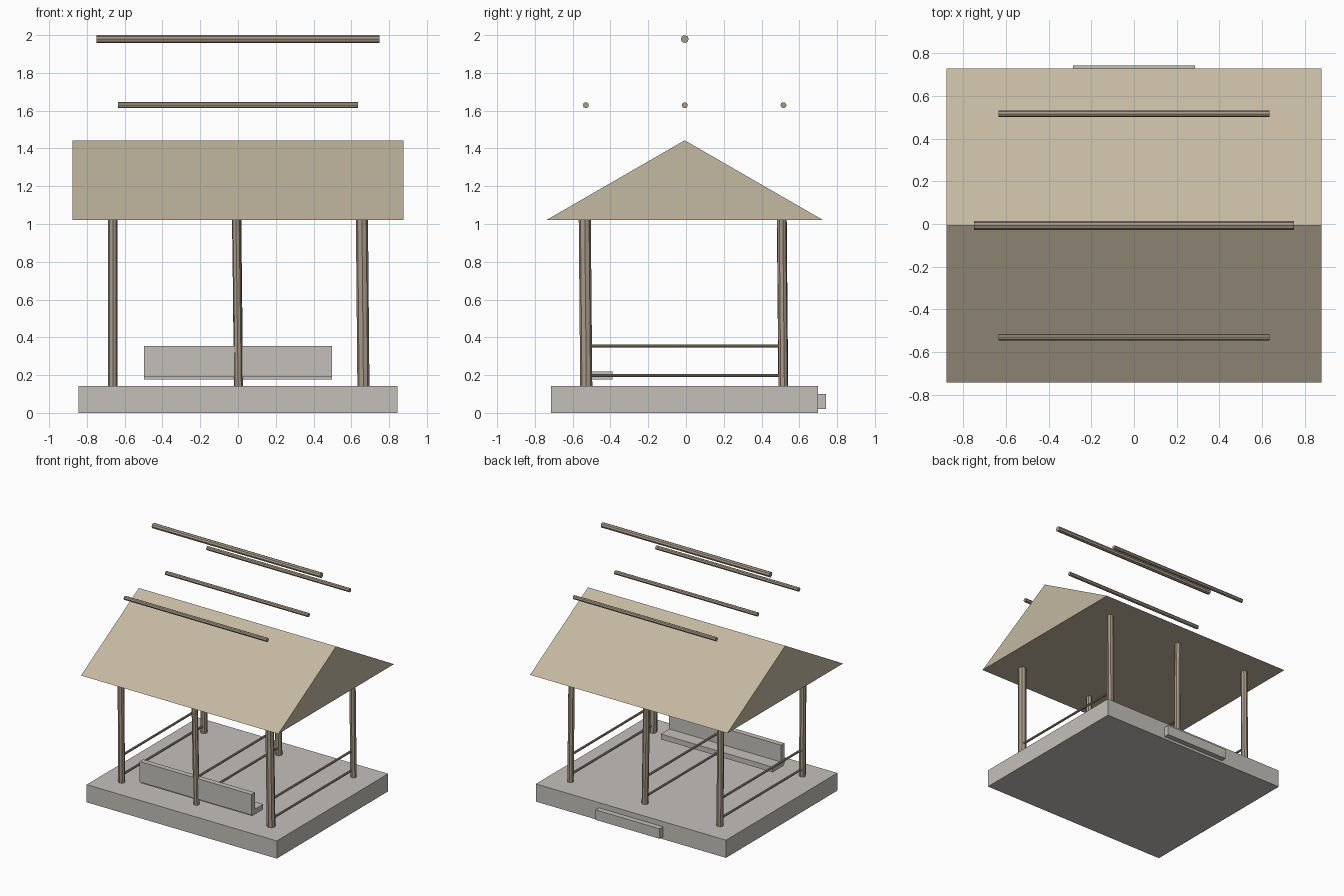
import bpy
from mathutils import Vector

if "Cube" in bpy.data.objects:
    bpy.data.objects.remove(bpy.data.objects["Cube"])


def material(name, rgb):
    m = bpy.data.materials.new(name)
    m.diffuse_color = (*rgb, 1)
    m.use_nodes = True
    m.node_tree.nodes["Principled BSDF"].inputs["Base Color"].default_value = m.diffuse_color
    return m


STONE = material("stone", (0.55, 0.53, 0.50))
WOOD = material("wood", (0.40, 0.33, 0.25))
THATCH = material("thatch", (0.55, 0.48, 0.36))
CY = -0.007  # centre line of the shelter


def mesh_object(name, verts, faces, mat):
    me = bpy.data.meshes.new(name)
    me.from_pydata(verts, [], faces)
    me.materials.append(mat)
    ob = bpy.data.objects.new(name, me)
    bpy.context.collection.objects.link(ob)
    return ob


def box(name, lo, hi, mat):
    lo, hi = Vector(lo), Vector(hi)
    bpy.ops.mesh.primitive_cube_add(size=1, location=(lo + hi) / 2)
    ob = bpy.context.object
    ob.name = name
    ob.scale = hi - lo
    ob.data.materials.append(mat)


def pole(name, a, b, r, sides=8):
    a, b = Vector(a), Vector(b)
    d = b - a
    bpy.ops.mesh.primitive_cylinder_add(vertices=sides, radius=r, depth=d.length, location=(a + b) / 2)
    ob = bpy.context.object
    ob.name = name
    ob.rotation_mode = 'QUATERNION'
    ob.rotation_quaternion = d.to_track_quat('Z', 'Y')
    ob.data.materials.append(WOOD)


# Platform and entrance step
box("platform", (-0.845, -0.714, 0), (0.845, 0.699, 0.142), STONE)
box("step", (-0.285, 0.66, 0.02), (0.285, 0.742, 0.10), STONE)

# Bench: seat and backrest
box("bench_seat", (-0.497, -0.53, 0.178), (0.497, -0.39, 0.22), STONE)
box("bench_back", (-0.497, -0.54, 0.19), (0.497, -0.497, 0.355), STONE)

# Slightly leaning posts: x, y, radius, lean in x and y
posts = [
    ("front_left_post", -0.663, -0.53, 0.025, 0.0, -0.01),
    ("front_middle_post", 0.003, -0.53, 0.023, -0.012, -0.01),
    ("front_right_post", 0.664, -0.528, 0.032, -0.008, -0.008),
    ("back_left_post", -0.663, 0.515, 0.026, 0.0, -0.008),
    ("back_middle_post", 0.003, 0.515, 0.025, -0.01, -0.006),
    ("back_right_post", 0.666, 0.515, 0.025, -0.005, -0.008),
]
for name, x, y, r, dx, dy in posts:
    pole(name, (x, y, 0.13), (x + dx, y + dy, 1.03), r)

# Pairs of rails running front to back
for side, x in (("left", -0.663), ("middle", 0.0), ("right", 0.663)):
    for level, z in (("lower", 0.198), ("upper", 0.354)):
        pole(f"{side}_{level}_rail", (x, -0.52, z), (x, 0.505, z), 0.009)

# Gable roof as a closed prism
X, Y, Z0, Z1 = 0.877, 0.734, 1.02, 1.443
verts = [(sx * X, CY + y, z) for sx in (-1, 1) for y, z in ((-Y, Z0), (Y, Z0), (0, Z1))]
mesh_object("roof", verts,
            [(0, 2, 1), (3, 4, 5), (0, 1, 4, 3), (0, 3, 5, 2), (1, 2, 5, 4)], THATCH)

# Beams floating above the roof
pole("ridge_beam", (-0.748, CY, 1.979), (0.748, CY, 1.979), 0.021)
for name, y in (("front_purlin", -0.53), ("middle_purlin", CY), ("back_purlin", 0.516)):
    pole(name, (-0.634, y, 1.629), (0.634, y, 1.629), 0.016)
